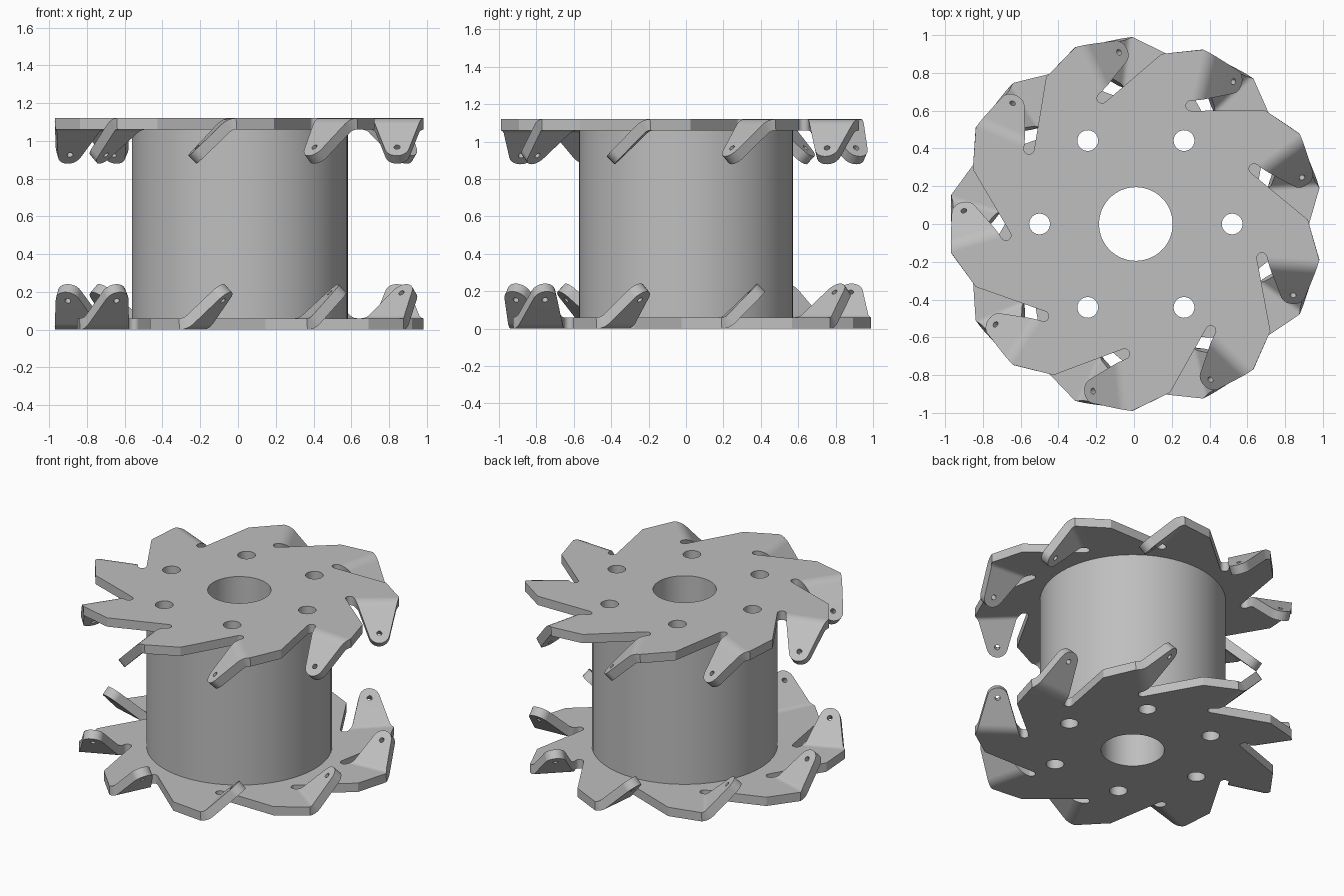
import bpy, bmesh
from math import radians, sin, cos, tan, pi
from mathutils import Matrix, Vector

HEIGHT, THICK, TEETH = 1.12, 0.06, 9
CENTRE = Vector((0.01, 0, HEIGHT / 2))
BEND, BEND_ANGLE = 0.08, pi / 4           # unfolded bend length and its angle
TIP, TIP_R = Vector((0.254, 0.152)), 0.065

if "Cube" in bpy.data.objects:
    bpy.data.objects.remove(bpy.data.objects["Cube"])

steel = bpy.data.materials.new("steel_grey")
steel.use_nodes = True
steel.diffuse_color = (0.52, 0.52, 0.52, 1)
steel.node_tree.nodes["Principled BSDF"].inputs["Base Color"].default_value = (0.52, 0.52, 0.52, 1)


def make_object(name, bm):
    mesh = bpy.data.meshes.new(name)
    bm.to_mesh(mesh)
    bm.free()
    mesh.materials.append(steel)
    obj = bpy.data.objects.new(name, mesh)
    obj.location = CENTRE
    bpy.context.collection.objects.link(obj)
    return obj


def add_cylinder(bm, radius, depth, matrix, segments):
    bmesh.ops.create_cone(bm, cap_ends=True, segments=segments, radius1=radius,
                          radius2=radius, depth=depth, matrix=matrix)


def activate(obj):
    bpy.ops.object.select_all(action='DESELECT')
    obj.select_set(True)
    bpy.context.view_layer.objects.active = obj


def cut(obj, cutter):
    mod = obj.modifiers.new("holes", 'BOOLEAN')
    mod.operation, mod.solver, mod.object = 'DIFFERENCE', 'EXACT', cutter
    activate(obj)
    bpy.ops.object.modifier_apply(modifier=mod.name)
    bpy.data.objects.remove(cutter)


def finish(obj):
    activate(obj)
    bpy.ops.object.shade_smooth_by_angle(angle=radians(25))
    mod = obj.modifiers.new("flat_normals", 'WEIGHTED_NORMAL')
    mod.keep_sharp = True


def bore_cutter():
    # Centre bore and six bolt holes
    bm = bmesh.new()
    add_cylinder(bm, 0.195, 2, Matrix(), 64)
    for i in range(6):
        spin = Matrix.Rotation(i * pi / 3, 4, 'Z')
        add_cylinder(bm, 0.055, 2, spin @ Matrix.Translation((0.51, 0, 0)), 32)
    return make_object("bore_cutter", bm)


# Fold line of one tooth, in the plane of the plate
root_in, root_out = Vector((-0.05, -0.713)), Vector((-0.02, -0.99))
fold = (root_out - root_in).normalized()
lean = Vector((fold.y, -fold.x))
length = (root_out - root_in).length


def bent(d, s):
    """Place a point of the unfolded tooth on the bent tooth."""
    r = BEND / BEND_ANGLE
    a = BEND_ANGLE * min(d, BEND) / BEND
    rest = max(d - BEND, 0)
    out = r * sin(a) + rest * cos(a)
    drop = r * (1 - cos(a)) + rest * sin(a)
    p = root_in + lean * out + fold * s
    return Vector((p.x, p.y, HEIGHT / 2 - drop))


def build_flange(name, flip):
    bm = bmesh.new()
    holes = bmesh.new()
    rim = []
    slope_in, slope_out = radians(18.2), radians(13.4)
    for k in range(TEETH):
        turn = Matrix.Rotation(k * 2 * pi / TEETH, 4, 'Z')

        def vert(co):
            return bm.verts.new(turn @ co)

        # Plate edge: corner, then round slit end
        slit = Vector((-0.06, -0.688))
        edge = [Vector((-0.435, -0.80))]
        for i in range(8):
            a = radians(111 - i * 180 / 8)
            edge.append(slit + 0.027 * Vector((cos(a), sin(a))))
        rim += [vert(Vector((p.x, p.y, HEIGHT / 2))) for p in edge]

        # Rounded bend
        inner, outer = vert(bent(0, 0)), vert(bent(0, length))
        rim += [inner, outer]
        for i in range(1, 5):
            d = BEND * i / 4
            a = vert(bent(d, d * tan(slope_in)))
            b = vert(bent(d, length - d * tan(slope_out)))
            bm.faces.new((inner, a, b, outer))
            inner, outer = a, b

        # Tapered tooth with a round tip
        start, end = slope_in - pi / 2, pi / 2 - slope_out
        arc = []
        for i in range(11):
            a = start + (end - start) * i / 10
            arc.append(vert(bent(TIP.x + TIP_R * cos(a), TIP.y + TIP_R * sin(a))))
        bm.faces.new([inner] + arc + [outer])

        # Pin hole across the tip
        normal = Vector((lean.x, lean.y, 1)).normalized()
        tilt = normal.to_track_quat('Z', 'Y').to_matrix().to_4x4()
        spot = Matrix.Translation(bent(TIP.x, TIP.y))
        add_cylinder(holes, 0.016, 0.2, turn @ spot @ tilt, 16)
    bm.faces.new(rim)

    flange = make_object(name, bm)
    mod = flange.modifiers.new("thickness", 'SOLIDIFY')
    mod.thickness, mod.offset, mod.use_even_offset = THICK, -1, True
    activate(flange)
    bpy.ops.object.modifier_apply(modifier=mod.name)
    cut(flange, make_object("pin_cutter", holes))
    cut(flange, bore_cutter())
    if flip:
        flange.data.transform(Matrix.Rotation(pi, 4, 'X'))
    finish(flange)


def build_drum(name, side):
    depth = HEIGHT / 2 - THICK
    bm = bmesh.new()
    add_cylinder(bm, 0.572, depth, Matrix.Translation((0, 0, side * depth / 2)), 72)
    drum = make_object(name, bm)
    cut(drum, bore_cutter())
    finish(drum)


build_flange("upper_toothed_flange", False)
build_flange("lower_toothed_flange", True)
build_drum("upper_drum", 1)
build_drum("lower_drum", -1)
